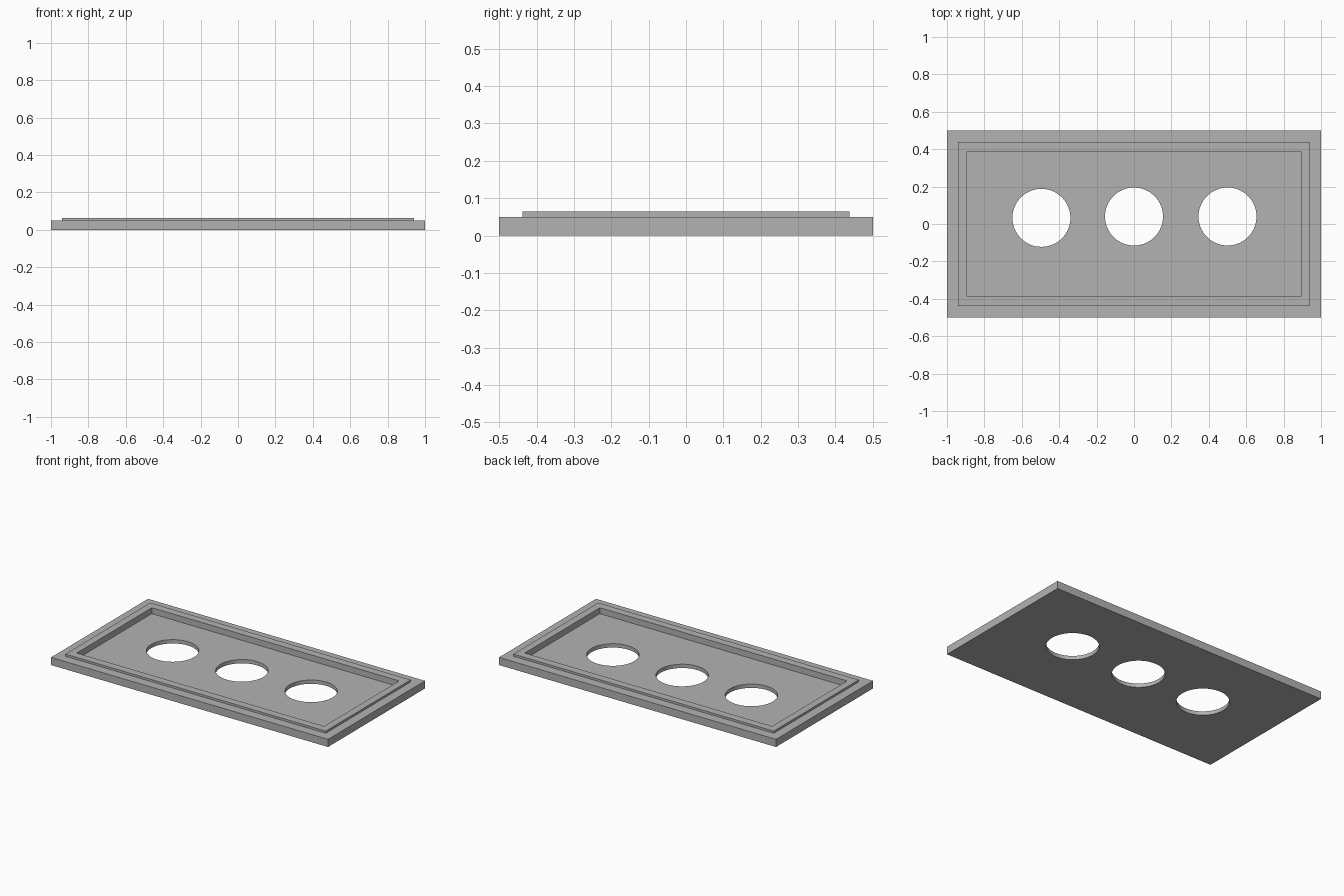
import bpy
import bmesh

if "Cube" in bpy.data.objects:
    bpy.data.objects.remove(bpy.data.objects["Cube"], do_unlink=True)

gray = bpy.data.materials.new("plain_gray")
gray.use_nodes = True
color = (0.45, 0.45, 0.45, 1)
gray.diffuse_color = color
gray.node_tree.nodes["Principled BSDF"].inputs["Base Color"].default_value = color

# Half width, half depth and height of each rectangular edge,
# from the underside, over the raised lip, down to the recessed floor
EDGES = [
    (1.0, 0.5, 0.0),
    (1.0, 0.5, 0.05),
    (0.94, 0.438, 0.05),
    (0.94, 0.438, 0.064),
    (0.893, 0.387, 0.064),
    (0.893, 0.387, 0.025),
]
HOLES = [(-0.495, 0.033), (0.0, 0.04), (0.5, 0.04)]
HOLE_RADIUS = 0.155


def lofted_tray(name):
    """Skin the stacked rectangles into one closed solid."""
    bm = bmesh.new()
    corners = [(-1, -1), (1, -1), (1, 1), (-1, 1)]
    loops = [[bm.verts.new((sx * w, sy * d, z)) for sx, sy in corners]
             for w, d, z in EDGES]
    for low, high in zip(loops, loops[1:]):
        for i in range(4):
            j = (i + 1) % 4
            bm.faces.new((low[i], low[j], high[j], high[i]))
    bm.faces.new(reversed(loops[0]))
    bm.faces.new(loops[-1])
    bmesh.ops.recalc_face_normals(bm, faces=bm.faces)
    mesh = bpy.data.meshes.new(name)
    bm.to_mesh(mesh)
    bm.free()
    mesh.materials.append(gray)
    obj = bpy.data.objects.new(name, mesh)
    bpy.context.collection.objects.link(obj)
    return obj


tray = lofted_tray("panel_with_raised_lip")
bpy.context.view_layer.objects.active = tray

# Three round through-holes
for x, y in HOLES:
    bpy.ops.mesh.primitive_cylinder_add(
        vertices=64, radius=HOLE_RADIUS, depth=0.4, location=(x, y, 0))
    cutter = bpy.context.object
    cutter.name = "hole_cutter"
    cutter.hide_render = True
    cutter.data.materials.append(gray)
    cut = tray.modifiers.new("round_hole", 'BOOLEAN')
    cut.operation = 'DIFFERENCE'
    cut.solver = 'EXACT'
    cut.object = cutter
    bpy.context.view_layer.objects.active = tray
    bpy.ops.object.modifier_apply(modifier=cut.name)
    bpy.data.objects.remove(cutter, do_unlink=True)

# Smooth hole walls, crisp panel edges
tray.select_set(True)
bpy.ops.object.shade_smooth_by_angle()
